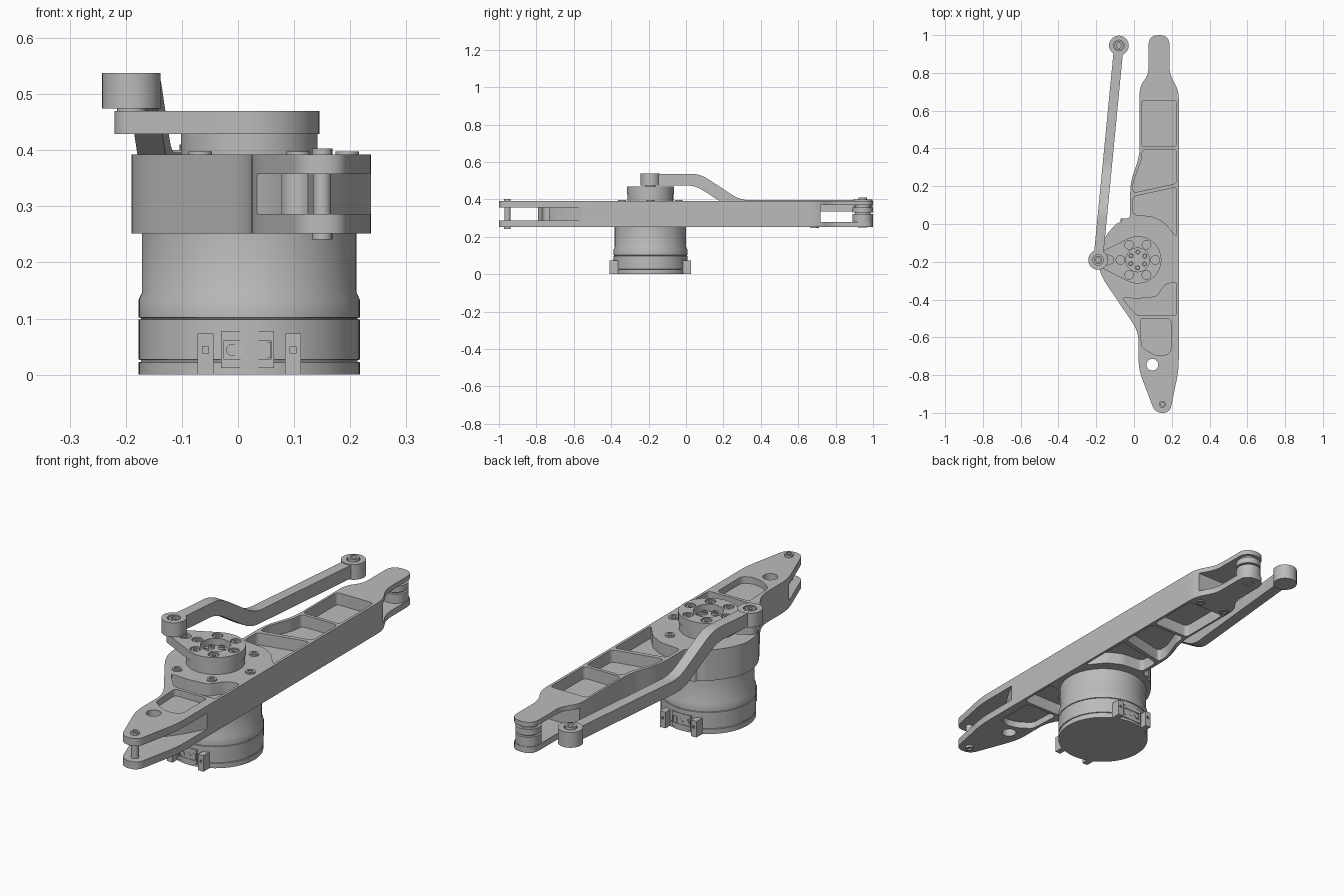
import bpy, bmesh, math
from mathutils import Vector

if "Cube" in bpy.data.objects:
    bpy.data.objects.remove(bpy.data.objects["Cube"], do_unlink=True)

metal = bpy.data.materials.new("machined_grey")
metal.use_nodes = True
GREY = (.5, .5, .5, 1)
metal.diffuse_color = GREY
metal.node_tree.nodes["Principled BSDF"].inputs["Base Color"].default_value = GREY

MOTOR = Vector((.02, -.19))
ROD_NEAR = Vector((-.19, -.19))
ROD_FAR = Vector((-.08, .945))
ELBOW = Vector((.132, .945))
FORK = Vector((.15, -.955))
BOTTOM, TOP = .252, .392


def finish(bm, name):
    bmesh.ops.recalc_face_normals(bm, faces=bm.faces[:])
    mesh = bpy.data.meshes.new(name)
    bm.to_mesh(mesh)
    bm.free()
    mesh.materials.append(metal)
    obj = bpy.data.objects.new(name, mesh)
    bpy.context.collection.objects.link(obj)
    return obj


def rounded(points, radius, steps=6):
    """Replace each corner of a closed outline with a small curve."""
    pts = [Vector(p) for p in points]
    out = []
    for i, p in enumerate(pts):
        a, b = pts[i - 1] - p, pts[(i + 1) % len(pts)] - p
        reach = min(radius, a.length * .49, b.length * .49)
        a, b = p + a.normalized() * reach, p + b.normalized() * reach
        for k in range(steps + 1):
            t = k / steps
            out.append(a * (1 - t) ** 2 + p * 2 * t * (1 - t) + b * t * t)
    return out


def prism(name, outline, low, high):
    bm = bmesh.new()
    face = bm.faces.new([bm.verts.new((p[0], p[1], low)) for p in outline])
    moved = bmesh.ops.extrude_face_region(bm, geom=[face])["geom"]
    verts = [v for v in moved if isinstance(v, bmesh.types.BMVert)]
    bmesh.ops.translate(bm, verts=verts, vec=(0, 0, high - low))
    return finish(bm, name)


def box(name, x, y, low, high):
    return prism(name, [(x[0], y[0]), (x[1], y[0]), (x[1], y[1]), (x[0], y[1])], low, high)


def lathe(name, profile, centre, steps=48):
    bm = bmesh.new()
    verts = [bm.verts.new((centre[0] + r, centre[1], z)) for r, z in profile]
    edges = [bm.edges.new(pair) for pair in zip(verts, verts[1:])]
    bmesh.ops.spin(bm, geom=verts + edges, cent=(*centre, 0), axis=(0, 0, 1),
                   angle=math.tau, steps=steps)
    bmesh.ops.remove_doubles(bm, verts=bm.verts[:], dist=.0001)
    return finish(bm, name)


def cylinder(name, centre, r, low, high, steps=48):
    return lathe(name, [(0, low), (r, low), (r, high), (0, high)], centre, steps)


def bolt(name, centre, r, low, high):
    """Socket head screw; high below low makes it point down."""
    floor = high + (low - high) * .7
    return lathe(name, [(0, low), (r, low), (r, high), (r * .55, high),
                        (r * .55, floor), (0, floor)], centre, 24)


def cut(obj, cutters):
    bpy.context.view_layer.objects.active = obj
    for cutter in cutters:
        mod = obj.modifiers.new("cut", 'BOOLEAN')
        mod.operation, mod.solver, mod.object = 'DIFFERENCE', 'EXACT', cutter
        bpy.ops.object.modifier_apply(modifier=mod.name)
        bpy.data.objects.remove(cutter, do_unlink=True)


def around(centre, r, count, start=0):
    for i in range(count):
        a = start + math.tau * i / count
        yield centre + Vector((math.cos(a), math.sin(a))) * r


# Main arm
arm_left = [(.024, -.77), (.024, -.57), (-.165, -.29), (-.19, -.22), (-.19, -.14),
            (-.15, -.06), (-.09, .005), (-.065, .01), (-.065, .03), (-.02, .03),
            (-.02, .22), (.03, .36), (.03, .73), (.077, .79), (.077, 1)]
arm_right = [(.188, 1), (.188, .79), (.237, .71), (.237, -.77), (.19, -1), (.112, -1)]
arm = prism("main_arm", rounded(arm_left + arm_right, .055), BOTTOM, TOP)

# Lightening pockets on both faces
pockets = [
    [(.04, .41), (.225, .41), (.225, .655), (.04, .655)],
    [(.045, .395), (.225, .395), (.225, .215), (-.005, .165), (-.005, .22), (.04, .34)],
    [(-.005, .145), (.225, .195), (.225, -.07), (.165, .005), (.1, .04), (-.005, .05)],
    [(-.065, -.39), (.02, -.395), (.12, -.385), (.165, -.32), (.225, -.305),
     (.225, -.485), (.015, -.485)],
    [(.032, -.5), (.195, -.5), (.195, -.68), (.15, -.7), (.1, -.69), (.04, -.65)],
]
cutters = []
for i, shape in enumerate(pockets):
    depth = .03 if i == len(pockets) - 1 else .055
    shape = rounded(shape, .02)
    cutters.append(prism("pocket", shape, TOP - depth, TOP + .1))
    cutters.append(prism("pocket", shape, BOTTOM - .1, BOTTOM + depth))
# Fork slots at both ends, and the cross hole
slot = [(.3, -.5), (.24, -.55), (.2, -.63), (.14, -.72), (.07, -.78), (-.1, -.83),
        (-.1, -1.1), (.3, -1.1)]
cutters.append(prism("fork_slot", rounded(slot, .05), .286, .358))
cutters.append(box("elbow_slot", (-.1, .4), (.72, 1.1), .28, .37))
cutters.append(cylinder("cross_hole", (.097, -.745), .031, 0, .6))
cut(arm, cutters)

# Fork pin and elbow bushings
cylinder("fork_pin", FORK, .016, BOTTOM - .003, TOP + .003)
bolt("fork_pin_head", FORK, .018, TOP - .002, TOP + .011)
bolt("fork_pin_nut", FORK, .018, BOTTOM + .002, BOTTOM - .011)
lathe("elbow_bushing", [(0, .27), (.054, .27), (.054, .322), (.042, .322), (.042, .33),
                        (.054, .33), (.054, .358), (.042, .358), (.042, .375), (0, .375)], ELBOW)
bolt("elbow_bolt", ELBOW, .025, BOTTOM + .002, BOTTOM - .003)
for x, y in [(.06, .69), (.19, .685)]:
    bolt("elbow_plate_bolt", (x, y), .02, BOTTOM + .002, BOTTOM - .005)

# Motor housing with seams
lathe("motor_housing", [
    (0, 0), (.197, 0), (.197, .022), (.193, .023), (.193, .026), (.197, .027),
    (.197, .098), (.193, .099), (.193, .101), (.197, .102), (.197, .134),
    (.191, .147), (.191, BOTTOM + .005), (0, BOTTOM + .005)], MOTOR, 96)

# Brackets and connector blocks, front and back
for side, label in ((-1, "front"), (1, "back")):
    def span(near, far):
        return sorted((MOTOR.y + side * near, MOTOR.y + side * far))
    for offset in (-.078, .078):
        x = MOTOR.x + offset
        bracket = box(label + "_bracket", (x - .014, x + .014), span(.16, .218), 0, .073)
        hole = box("bracket_hole", (x - .005, x + .005), span(.205, .25), .038, .05)
        cut(bracket, [hole])
    block = box(label + "_connector", (-.03, .064), span(.15, .199), .012, .078)
    cut(block, [box("connector_recess", (-.026, .06), span(.19, .25), .028, .06)])
    for x in (-.01, .022):
        port = cylinder(label + "_port", (0, 0), .011, 0, .01, 20)
        port.rotation_euler.x = -side * math.pi / 2
        port.location = (x, MOTOR.y + side * .188, .044)
    box(label + "_signal_port", (.042, .058), span(.18, .197), .03, .058)

# Bolts holding the motor to the arm
for p in around(MOTOR, .175, 6):
    if p.x > -.12:
        bolt("motor_bolt", p, .021, TOP - .002, TOP + .006)

# Output hub and crank
cylinder("output_hub", MOTOR, .122, TOP - .005, .43, 64)
hull = []
for centre, r, middle, half in ((MOTOR, .125, 0, 1.98), (ROD_NEAR, .03, math.pi, 1.16)):
    for k in range(33):
        a = middle - half + 2 * half * k / 32
        hull.append(centre + Vector((math.cos(a), math.sin(a))) * r)
crank = prism("crank", hull, .429, .47)
crank_cuts = [cylinder("bore", MOTOR, .063, .438, .6)]
crank_cuts += [cylinder("counterbore", p, .023, .46, .6, 24) for p in around(MOTOR, .092, 6)]
notch = [(-.145, -.22), (-.108, -.205), (-.108, -.175), (-.145, -.16), (-.135, -.19)]
crank_cuts.append(prism("notch", rounded(notch, .008), .45, .6))
cut(crank, crank_cuts)
for p in around(MOTOR, .092, 6):
    bolt("crank_bolt", p, .018, .455, .467)
for p in around(MOTOR, .042, 6, .5):
    bolt("hub_bolt", p, .013, .436, .448)
cylinder("crank_pin", ROD_NEAR, .026, .46, .48)

# Cranked push rod: side profile swept across its width
side_profile = [(-.19, .537), (.075, .537), (.29, .396), (.945, .396),
                (.945, .336), (.265, .336), (.05, .475), (-.19, .475)]
rod = prism("push_rod", rounded(side_profile, .05), -.025, .025)
along = (ROD_FAR - ROD_NEAR) / (ROD_FAR.y - ROD_NEAR.y)
for v in rod.data.vertices:
    y, z, offset = v.co
    v.co = (ROD_NEAR.x + along.x * (y - ROD_NEAR.y) + offset, y, z)
bm = bmesh.new()
bm.from_mesh(rod.data)
bmesh.ops.recalc_face_normals(bm, faces=bm.faces[:])
bm.to_mesh(rod.data)
bm.free()
ends = (("near", ROD_NEAR, .474, .538), ("far", ROD_FAR, .33, .4))
cut(rod, [cylinder("eye", c, .04, low - .1, high + .1) for _, c, low, high in ends])
for label, c, low, high in ends:
    lathe("rod_eye_" + label, [(0, low), (.052, low), (.052, high), (.028, high),
                               (.028, high - .012), (0, high - .012)], c)
bolt("rod_bolt_near", ROD_NEAR, .022, .524, .536)
bolt("rod_bolt_far", ROD_FAR, .024, .386, .41)

# Smooth curved walls while keeping edges crisp
bpy.ops.object.select_all(action='DESELECT')
for obj in bpy.context.scene.objects:
    if obj.type == 'MESH':
        obj.select_set(True)
        bpy.context.view_layer.objects.active = obj
bpy.ops.object.shade_smooth_by_angle(angle=math.radians(30))
